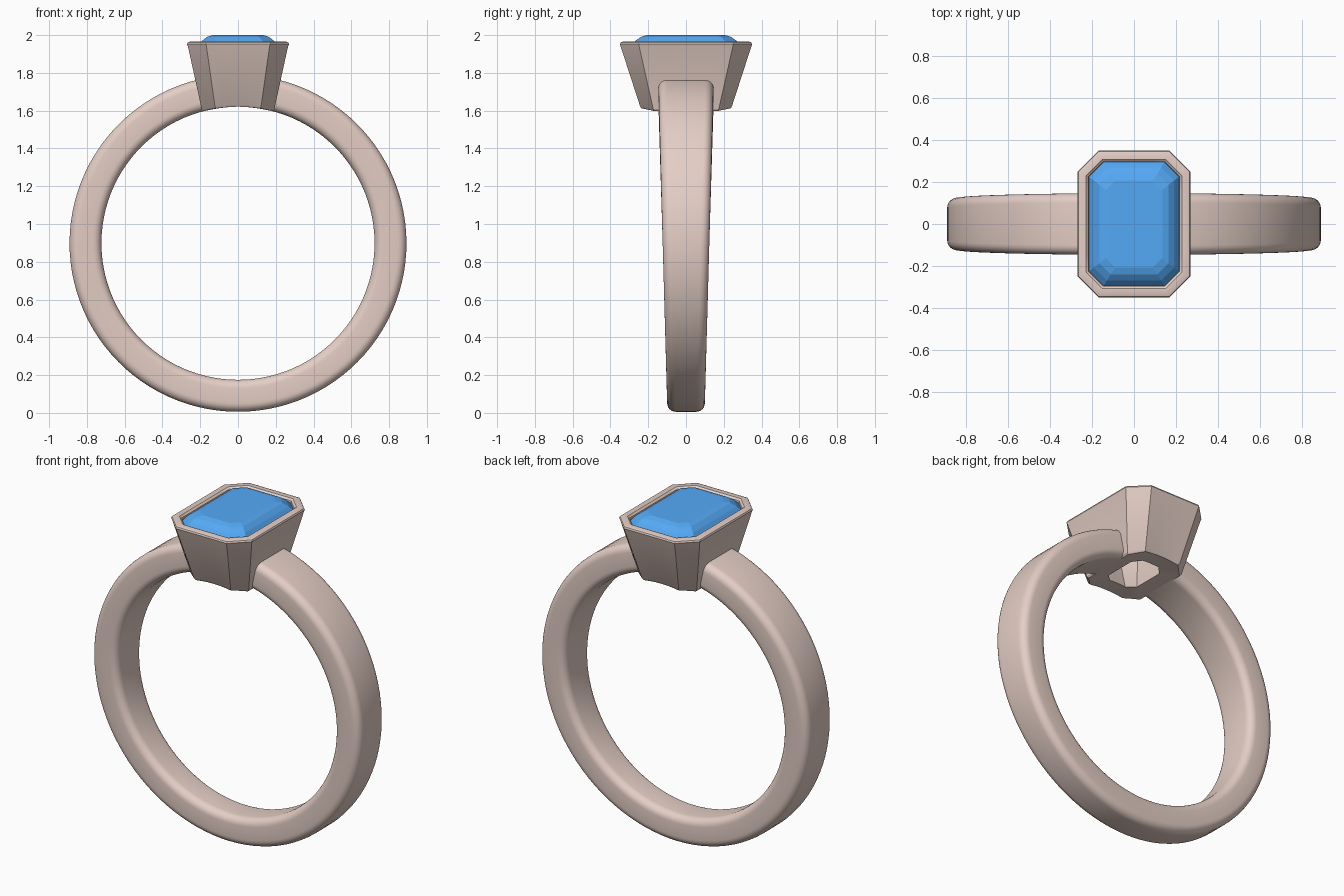
import bpy, bmesh, math

if "Cube" in bpy.data.objects:
    bpy.data.objects.remove(bpy.data.objects["Cube"])

CZ, R_IN, R_OUT = 0.898, 0.723, 0.892   # finger circle height and band radii


def material(name, rgb):
    m = bpy.data.materials.new(name)
    m.diffuse_color = (*rgb, 1)
    m.use_nodes = True
    m.node_tree.nodes["Principled BSDF"].inputs["Base Color"].default_value = m.diffuse_color
    return m


def loft(name, rings, mat, closed=False, caps=False, angle=30):
    """Skin a list of equally long point rings into one mesh object."""
    bm = bmesh.new()
    vs = [[bm.verts.new(p) for p in r] for r in rings]
    n = len(vs[0])
    for i in range(len(vs) if closed else len(vs) - 1):
        a, b = vs[i], vs[(i + 1) % len(vs)]
        for j in range(n):
            k = (j + 1) % n
            bm.faces.new((a[j], a[k], b[k], b[j]))
    if caps:
        bm.faces.new(vs[0])
        bm.faces.new(vs[-1])
    bmesh.ops.recalc_face_normals(bm, faces=bm.faces)
    me = bpy.data.meshes.new(name)
    bm.to_mesh(me)
    bm.free()
    ob = bpy.data.objects.new(name, me)
    bpy.context.collection.objects.link(ob)
    me.materials.append(mat)
    bpy.ops.object.select_all(action='DESELECT')
    ob.select_set(True)
    bpy.context.view_layer.objects.active = ob
    bpy.ops.object.shade_smooth_by_angle(angle=math.radians(angle))
    return ob


def octagon(hx, hy, c, z=None, lift=0.0, sub=6):
    """Chamfered rectangle; with z=None it follows the finger cylinder."""
    cor = [(hx - c, -hy), (hx, c - hy), (hx, hy - c), (hx - c, hy),
           (c - hx, hy), (-hx, hy - c), (-hx, c - hy), (c - hx, -hy)]
    pts = []
    for i, (x0, y0) in enumerate(cor):
        x1, y1 = cor[(i + 1) % 8]
        for s in range(sub):
            t = s / sub
            x, y = x0 + (x1 - x0) * t, y0 + (y1 - y0) * t
            h = CZ + math.sqrt(R_IN ** 2 - x * x) + lift if z is None else z
            pts.append((x, y, h))
    return pts


def band_section(a):
    """Rounded-rectangle section at angle a from the top, wider towards the top."""
    half_w = 0.097 + 0.0295 * (CZ + 0.8 * math.cos(a))
    rc, pts = 0.045, []
    mid, half_t = (R_IN + R_OUT) / 2, (R_OUT - R_IN) / 2
    for q, (sy, sr) in enumerate([(1, 1), (-1, 1), (-1, -1), (1, -1)]):
        for s in range(7):
            t = math.pi / 2 * (q + s / 6)
            y = sy * (half_w - rc) + rc * math.cos(t)
            r = mid + sr * (half_t - rc) + rc * math.sin(t)
            pts.append((r * math.sin(a), y, CZ + r * math.cos(a)))
    return pts


metal = material("rose_metal", (0.78, 0.62, 0.56))
blue = material("blue_stone", (0.09, 0.40, 0.92))

# Band: open arc whose ends are buried in the setting walls
A0, N = math.radians(13), 96
loft("band", [band_section(A0 + (2 * math.pi - 2 * A0) * i / N) for i in range(N + 1)],
     metal, caps=True, angle=40)

# Setting: hollow tapered bezel with softened rim, arched underneath
loft("bezel_setting", [
    octagon(0.183, 0.235, 0.068),
    octagon(0.192, 0.243, 0.07, lift=0.012),
    octagon(0.265, 0.346, 0.098, 1.94),
    octagon(0.270, 0.350, 0.1, 1.952),
    octagon(0.266, 0.346, 0.098, 1.961),
    octagon(0.256, 0.336, 0.093, 1.965),
    octagon(0.228, 0.308, 0.077, 1.965),
    octagon(0.217, 0.297, 0.071, 1.955),
    octagon(0.213, 0.293, 0.07, 1.90),
    octagon(0.100, 0.140, 0.045),
], metal, closed=True)

# Gem: step-cut crown over a stepped pavilion
loft("gem", [octagon(*r, sub=1) for r in [
    (0.135, 0.208, 0.045, 2.0),
    (0.165, 0.240, 0.053, 1.990),
    (0.192, 0.270, 0.062, 1.968),
    (0.215, 0.295, 0.070, 1.940),
    (0.212, 0.292, 0.070, 1.915),
    (0.150, 0.215, 0.052, 1.84),
    (0.060, 0.110, 0.025, 1.76),
]], blue, caps=True, angle=10)
